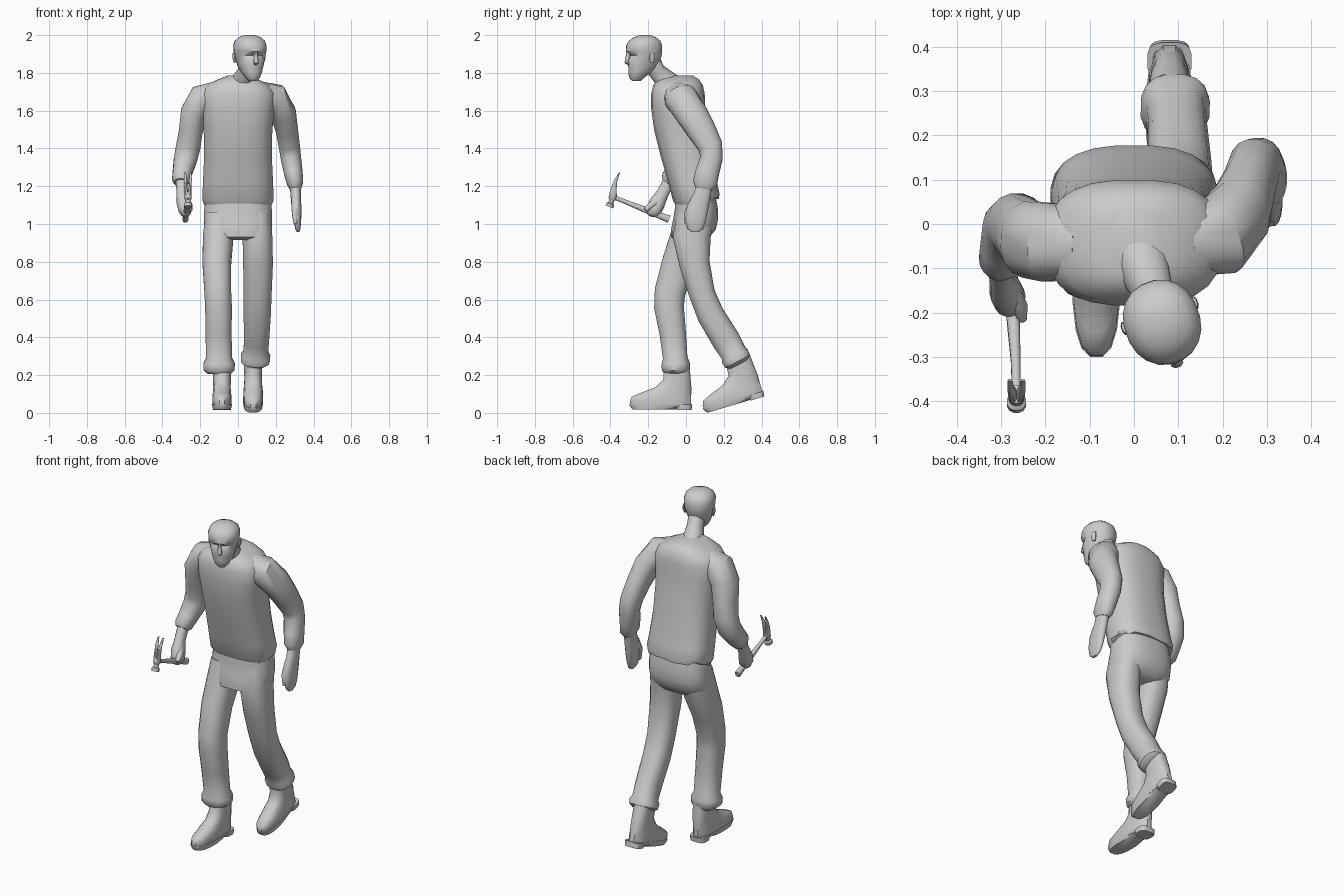
import bpy, bmesh
from math import cos, sin, pi, radians
from mathutils import Vector, Matrix


def spow(c, p):
    return (abs(c) ** (2 / p)) * (1 if c >= 0 else -1)


def loft(name, rings, n=16, p=2.2, flat=False, matrix=None, edit=None, angle=45):
    """Skin rings (x, y, z, rx, ry); rings follow the path, or stay level when flat."""
    pts = [Vector(r[:3]) for r in rings]
    bm = bmesh.new()
    loops = []
    for i, r in enumerate(rings):
        u, v = Vector((1, 0, 0)), Vector((0, 1, 0))
        if not flat:
            a, b = pts[max(i - 1, 0)], pts[min(i + 1, len(pts) - 1)]
            t = (b - a).normalized()
            u = v.cross(t).normalized()
            v = t.cross(u).normalized()
        loop = []
        for k in range(n):
            w = 2 * pi * (k + 0.5) / n
            loop.append(bm.verts.new(pts[i] + u * r[3] * spow(cos(w), p) + v * r[4] * spow(sin(w), p)))
        loops.append(loop)
    for a, b in zip(loops, loops[1:]):
        for k in range(n):
            j = (k + 1) % n
            bm.faces.new((a[k], a[j], b[j], b[k]))
    bm.faces.new(loops[0])
    bm.faces.new(loops[-1])
    if edit:
        for vert in bm.verts:
            edit(vert.co)
    if matrix:
        bm.transform(matrix)
    bmesh.ops.recalc_face_normals(bm, faces=bm.faces[:])
    me = bpy.data.meshes.new(name)
    bm.to_mesh(me)
    bm.free()
    me.shade_smooth()
    me.set_sharp_from_angle(angle=radians(angle))
    ob = bpy.data.objects.new(name, me)
    bpy.context.collection.objects.link(ob)
    return ob


def spans(rows, x=0):
    """Level rings from (z, front y, back y, half width)."""
    return [(x, (f + b) / 2, z, w, (b - f) / 2) for z, f, b, w in rows]


# Sweater body, hem rising and rippling at the back
def hem(co):
    if co.z < 1.15 and co.y > 0.08:
        co.z += 0.035 + 0.012 * sin(co.x * 75)


loft("sweater", spans([
    (1.10, -0.055, 0.175, 0.178), (1.125, -0.07, 0.178, 0.19), (1.22, -0.095, 0.165, 0.187),
    (1.36, -0.135, 0.14, 0.18), (1.50, -0.17, 0.118, 0.183), (1.61, -0.185, 0.102, 0.195),
    (1.69, -0.185, 0.10, 0.20), (1.735, -0.175, 0.09, 0.17), (1.765, -0.15, 0.07, 0.11),
    (1.785, -0.125, 0.04, 0.055)]), n=24, p=2.6, flat=True, edit=hem)

# Trousers: seat and two legs with rolled cuffs
loft("trouser_seat", spans([
    (1.16, -0.06, 0.155, 0.17), (1.08, -0.06, 0.17, 0.18), (1.02, -0.07, 0.17, 0.182),
    (0.97, -0.08, 0.158, 0.182), (0.93, -0.08, 0.125, 0.165), (0.915, -0.05, 0.09, 0.12)]),
    n=24, p=2.5, flat=True)
loft("front_leg", [
    (-0.095, 0.04, 1.04, 0.08, 0.10), (-0.105, 0.015, 0.93, 0.082, 0.10), (-0.112, -0.04, 0.79, 0.077, 0.09),
    (-0.107, -0.085, 0.64, 0.072, 0.083), (-0.103, -0.09, 0.56, 0.072, 0.08), (-0.103, -0.07, 0.42, 0.07, 0.071),
    (-0.10, -0.057, 0.29, 0.07, 0.066), (-0.10, -0.055, 0.26, 0.085, 0.077),
    (-0.10, -0.053, 0.225, 0.083, 0.075), (-0.10, -0.053, 0.205, 0.06, 0.06)], p=2.4)
loft("back_leg", [
    (0.095, 0.05, 1.04, 0.08, 0.10), (0.103, 0.03, 0.93, 0.08, 0.102), (0.106, 0.045, 0.79, 0.08, 0.082),
    (0.104, 0.085, 0.63, 0.075, 0.07), (0.102, 0.13, 0.52, 0.073, 0.073), (0.098, 0.215, 0.38, 0.067, 0.076),
    (0.094, 0.25, 0.32, 0.067, 0.07), (0.093, 0.259, 0.30, 0.079, 0.077),
    (0.092, 0.272, 0.275, 0.077, 0.075), (0.091, 0.28, 0.26, 0.055, 0.055)], p=2.4)


# Shoes: upper, sole and heel block
def shoe(name, x, matrix=None):
    loft(name + "_upper", spans([
        (0.03, -0.295, 0.028, 0.05), (0.06, -0.30, 0.03, 0.052), (0.085, -0.29, 0.03, 0.052),
        (0.105, -0.245, 0.03, 0.049), (0.135, -0.165, 0.03, 0.047), (0.175, -0.122, 0.026, 0.048),
        (0.25, -0.115, 0.02, 0.05)], x), p=2.5, flat=True, matrix=matrix)
    loft(name + "_sole", spans([(0.018, -0.285, -0.06, 0.048), (0.04, -0.302, 0.03, 0.054),
                                (0.048, -0.302, 0.032, 0.054)], x), p=2.5, flat=True, matrix=matrix)
    loft(name + "_heel", spans([(0.015, -0.05, 0.03, 0.047), (0.045, -0.055, 0.033, 0.05)], x),
         p=3.5, flat=True, matrix=matrix)


shoe("front_shoe", -0.085)
shoe("back_shoe", 0.08, Matrix.Translation((0, 0.415, 0.087)) @ Matrix.Rotation(radians(16.5), 4, 'X')
     @ Matrix.Translation((0, -0.03, -0.015)))

# Sleeves
loft("right_sleeve", [
    (-0.12, -0.045, 1.685, 0.07, 0.075), (-0.19, -0.042, 1.665, 0.078, 0.09), (-0.235, -0.035, 1.59, 0.07, 0.088),
    (-0.25, -0.018, 1.49, 0.064, 0.078), (-0.265, 0.0, 1.40, 0.066, 0.07), (-0.28, -0.01, 1.335, 0.062, 0.066),
    (-0.295, -0.055, 1.27, 0.052, 0.058), (-0.302, -0.085, 1.235, 0.048, 0.052),
    (-0.303, -0.098, 1.218, 0.035, 0.038)])
loft("left_sleeve", [
    (0.12, -0.045, 1.685, 0.07, 0.075), (0.19, -0.03, 1.67, 0.078, 0.09), (0.238, 0.025, 1.59, 0.07, 0.085),
    (0.258, 0.08, 1.50, 0.06, 0.078), (0.272, 0.13, 1.41, 0.057, 0.066), (0.28, 0.135, 1.35, 0.055, 0.06),
    (0.293, 0.112, 1.27, 0.05, 0.064), (0.302, 0.10, 1.215, 0.044, 0.066), (0.305, 0.095, 1.185, 0.03, 0.045)])

# Hands: open left hand, right fist round the handle
loft("left_hand", [
    (0.302, 0.10, 1.22, 0.03, 0.042), (0.306, 0.085, 1.15, 0.028, 0.046), (0.31, 0.06, 1.08, 0.026, 0.058),
    (0.314, 0.05, 1.02, 0.021, 0.056), (0.317, 0.048, 0.975, 0.014, 0.042), (0.318, 0.048, 0.958, 0.007, 0.02)])
loft("left_thumb", [(0.302, 0.05, 1.13, 0.02, 0.025), (0.302, 0.012, 1.06, 0.018, 0.02),
                    (0.304, 0.005, 1.0, 0.01, 0.012)], n=10)
loft("right_hand", [
    (-0.30, -0.085, 1.235, 0.03, 0.033), (-0.298, -0.125, 1.16, 0.028, 0.033), (-0.29, -0.15, 1.115, 0.036, 0.042),
    (-0.28, -0.17, 1.075, 0.036, 0.042), (-0.275, -0.178, 1.05, 0.026, 0.032), (-0.273, -0.18, 1.04, 0.01, 0.015)])
loft("right_thumb", [(-0.275, -0.145, 1.125, 0.016, 0.018), (-0.258, -0.185, 1.10, 0.018, 0.018),
                     (-0.252, -0.215, 1.075, 0.011, 0.012)], n=10)

# Neck and turned head
loft("neck", [(0.015, -0.06, 1.71, 0.09, 0.075), (0.025, -0.11, 1.765, 0.055, 0.055),
              (0.045, -0.155, 1.81, 0.044, 0.046), (0.058, -0.19, 1.88, 0.044, 0.046)])
turn = Matrix.Translation((0.062, -0.218, 0)) @ Matrix.Rotation(radians(20), 4, 'Z')


def face(co):
    if co.y < -0.03 and 1.88 < co.z < 1.905 and 0.012 < abs(co.x) < 0.06:
        co.y += 0.016   # eye sockets
    if co.y < -0.06 and 1.82 < co.z < 1.85 and abs(co.x) < 0.05:
        co.y += 0.004   # mouth


loft("head", spans([
    (1.757, -0.07, -0.025, 0.02), (1.775, -0.085, -0.005, 0.038), (1.805, -0.09, 0.035, 0.054),
    (1.83, -0.094, 0.065, 0.063), (1.865, -0.098, 0.082, 0.073), (1.893, -0.095, 0.09, 0.08),
    (1.912, -0.101, 0.093, 0.083), (1.945, -0.099, 0.092, 0.086), (1.97, -0.084, 0.082, 0.078),
    (1.988, -0.06, 0.06, 0.06), (2.0, -0.025, 0.03, 0.028)]), n=20, flat=True, matrix=turn, edit=face)
loft("nose", [(0, -0.092, 1.91, 0.009, 0.01), (0, -0.098, 1.875, 0.011, 0.012),
              (0, -0.101, 1.855, 0.015, 0.012), (0, -0.09, 1.845, 0.008, 0.006)], n=8, matrix=turn)
for side, s in (("left", 1), ("right", -1)):
    loft(side + "_ear", [(s * 0.078, 0.01, 1.855, 0.007, 0.01), (s * 0.084, 0.012, 1.88, 0.008, 0.016),
                         (s * 0.084, 0.014, 1.905, 0.006, 0.012)], n=8, matrix=turn)

# Claw hammer
hx = -0.265
loft("hammer_handle", [
    (-0.278, -0.09, 1.025, 0.016, 0.02), (-0.276, -0.14, 1.045, 0.014, 0.017), (-0.272, -0.22, 1.077, 0.015, 0.016),
    (-0.267, -0.31, 1.113, 0.011, 0.012), (hx, -0.395, 1.147, 0.01, 0.011)], n=10)
loft("hammer_head", [
    (hx, -0.406, 1.090, 0.022, 0.022), (hx, -0.400, 1.106, 0.022, 0.022), (hx, -0.398, 1.112, 0.014, 0.014),
    (hx, -0.393, 1.126, 0.014, 0.014), (hx, -0.390, 1.133, 0.019, 0.022), (hx, -0.384, 1.165, 0.019, 0.021)], n=12)
for side, s in (("left", 1), ("right", -1)):
    loft(side + "_claw", [
        (hx + s * 0.008, -0.387, 1.155, 0.010, 0.02), (hx + s * 0.010, -0.382, 1.19, 0.009, 0.016),
        (hx + s * 0.013, -0.372, 1.23, 0.008, 0.009), (hx + s * 0.015, -0.352, 1.272, 0.005, 0.003)], n=8)
